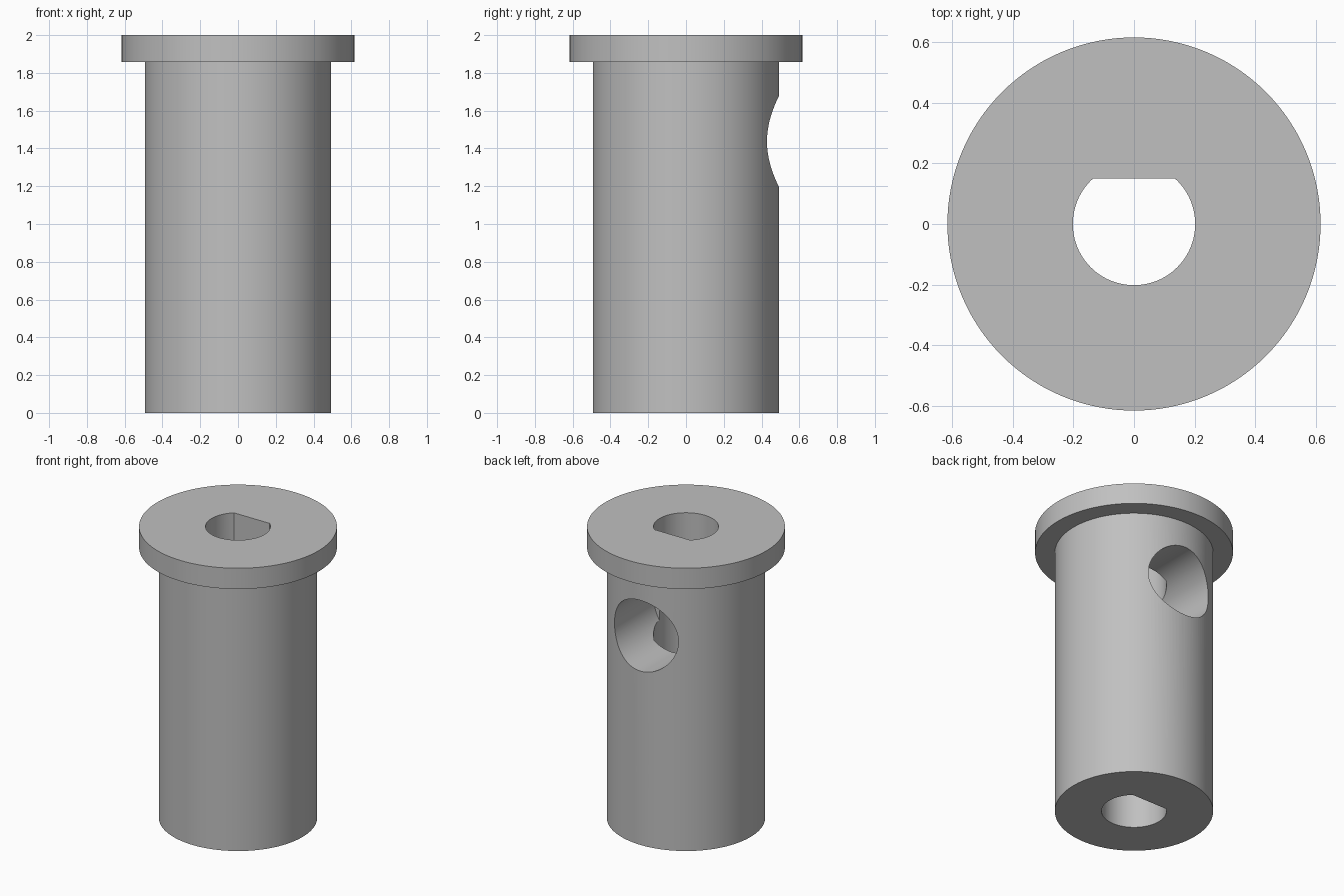
import bpy, bmesh, math
from mathutils import Matrix

cube = bpy.data.objects.get("Cube")
if cube:
    bpy.data.objects.remove(cube, do_unlink=True)

SEGMENTS = 128
BODY_R, FLANGE_R, BORE_R, SIDE_R = 0.493, 0.616, 0.202, 0.243
HEIGHT, FLANGE_Z, FLAT_Y, SIDE_Z = 2.0, 1.857, 0.15, 1.437

grey = bpy.data.materials.new("plain_grey")
grey.use_nodes = True
colour = (0.53, 0.53, 0.53, 1)
grey.diffuse_color = colour
grey.node_tree.nodes["Principled BSDF"].inputs["Base Color"].default_value = colour


def make_object(name, bm):
    bmesh.ops.recalc_face_normals(bm, faces=bm.faces)
    mesh = bpy.data.meshes.new(name)
    bm.to_mesh(mesh)
    bm.free()
    mesh.materials.append(grey)
    obj = bpy.data.objects.new(name, mesh)
    bpy.context.collection.objects.link(obj)
    return obj


def prism(name, outline, length, matrix):
    """Extrude a closed outline along local z, then place it."""
    bm = bmesh.new()
    face = bm.faces.new([bm.verts.new((x, y, 0)) for x, y in outline])
    top = bmesh.ops.extrude_face_region(bm, geom=[face])["geom"]
    verts = [v for v in top if isinstance(v, bmesh.types.BMVert)]
    bmesh.ops.translate(bm, verts=verts, vec=(0, 0, length))
    bmesh.ops.transform(bm, matrix=matrix, verts=bm.verts)
    return make_object(name, bm)


def arc(radius, start, sweep, count):
    return [(radius * math.cos(start + sweep * i / count),
             radius * math.sin(start + sweep * i / count)) for i in range(count + 1)]


# Flanged sleeve: stepped profile turned about z
bm = bmesh.new()
profile = [(0, 0), (BODY_R, 0), (BODY_R, FLANGE_Z),
           (FLANGE_R, FLANGE_Z), (FLANGE_R, HEIGHT), (0, HEIGHT)]
points = [bm.verts.new((r, 0, z)) for r, z in profile]
edges = [bm.edges.new(pair) for pair in zip(points, points[1:])]
bmesh.ops.spin(bm, geom=points + edges, cent=(0, 0, 0), axis=(0, 0, 1),
               angle=math.tau, steps=SEGMENTS, use_duplicate=False)
bmesh.ops.remove_doubles(bm, verts=bm.verts, dist=0.0001)
sleeve = make_object("flanged_sleeve", bm)

# D-shaped bore right through, with its flat towards the back
corner = math.asin(FLAT_Y / BORE_R)
bore = prism("bore_cutter",
             arc(BORE_R, math.pi - corner, math.pi + 2 * corner, SEGMENTS),
             HEIGHT + 0.2, Matrix.Translation((0, 0, -0.1)))

# Round side hole from the back, ending at the centre plane
side_hole = prism("side_hole_cutter", arc(SIDE_R, 0, math.tau, SEGMENTS)[:-1], 0.8,
                  Matrix.Translation((0, 0, SIDE_Z)) @ Matrix.Rotation(-math.pi / 2, 4, 'X'))

bpy.ops.object.select_all(action='DESELECT')
bpy.context.view_layer.objects.active = sleeve
sleeve.select_set(True)
for cutter in (bore, side_hole):
    cut = sleeve.modifiers.new(cutter.name, 'BOOLEAN')
    cut.operation = 'DIFFERENCE'
    cut.solver = 'EXACT'
    cut.object = cutter
    bpy.ops.object.modifier_apply(modifier=cut.name)
    bpy.data.objects.remove(cutter, do_unlink=True)

bpy.ops.object.shade_smooth_by_angle(angle=math.radians(30))
